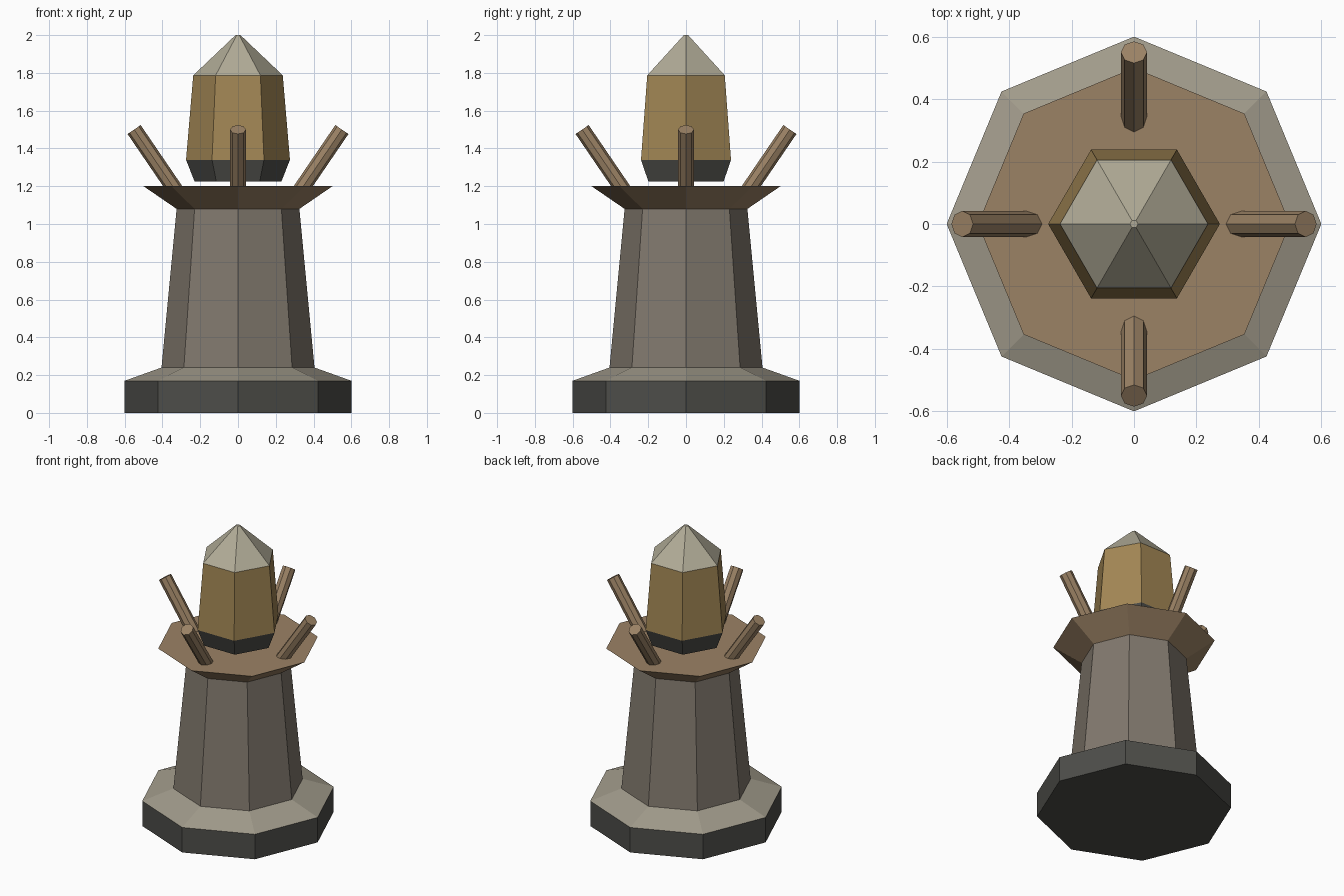
import bpy, bmesh, math
from mathutils import Vector

if "Cube" in bpy.data.objects:
    bpy.data.objects.remove(bpy.data.objects["Cube"])


def material(name, rgb):
    m = bpy.data.materials.new(name)
    m.diffuse_color = (*rgb, 1)
    m.use_nodes = True
    m.node_tree.nodes["Principled BSDF"].inputs["Base Color"].default_value = m.diffuse_color
    return m


DARK = material("dark_stone", (0.075, 0.075, 0.067))
STONE = material("pale_stone", (0.36, 0.33, 0.26))
SHAFT = material("grey_brown_stone", (0.22, 0.19, 0.155))
WOOD = material("wood", (0.33, 0.225, 0.13))
AMBER = material("amber", (0.36, 0.24, 0.09))
TIP = material("pale_tip", (0.44, 0.41, 0.31))


def lathe(name, sides, profile, mats):
    """Closed faceted solid through (radius, z) rings, one material per band."""
    bm = bmesh.new()
    rings = []
    for r, z in profile:
        rings.append([bm.verts.new((r * math.cos(2 * math.pi * i / sides),
                                    r * math.sin(2 * math.pi * i / sides), z))
                      for i in range(sides)])
    slots = list(dict.fromkeys(mats))
    for lo, hi, mat in zip(rings, rings[1:], mats):
        for i in range(sides):
            j = (i + 1) % sides
            bm.faces.new((lo[i], lo[j], hi[j], hi[i])).material_index = slots.index(mat)
    bm.faces.new(rings[0][::-1]).material_index = slots.index(mats[0])
    bm.faces.new(rings[-1]).material_index = slots.index(mats[-1])
    mesh = bpy.data.meshes.new(name)
    bm.to_mesh(mesh)
    bm.free()
    for m in slots:
        mesh.materials.append(m)
    ob = bpy.data.objects.new(name, mesh)
    bpy.context.collection.objects.link(ob)
    return ob


# Octagonal plinth, tapered shaft and flared bowl
lathe("plinth", 8, [(0.6, 0), (0.6, 0.17), (0.405, 0.24)], [DARK, STONE])
lathe("shaft", 8, [(0.405, 0.24), (0.325, 1.08)], [SHAFT])
lathe("bowl", 8, [(0.325, 1.08), (0.5, 1.2)], [WOOD])

# Floating hexagonal crystal with dark foot and pale point
lathe("crystal", 6, [(0.23, 1.225), (0.275, 1.34), (0.237, 1.787), (0.013, 2.0)],
      [DARK, AMBER, TIP])

# Four prongs leaning outward
start, end = Vector((0.325, 0, 1.17)), Vector((0.55, 0, 1.5))
axis = end - start
for k, side in enumerate(("right", "back", "left", "front")):
    prong = lathe(f"prong_{side}", 8, [(0.042, 0), (0.042, axis.length)], [WOOD])
    turn = k * math.pi / 2
    prong.rotation_euler = (0, math.atan2(axis.x, axis.z), turn)
    prong.location = (start.x * math.cos(turn), start.x * math.sin(turn), start.z)
